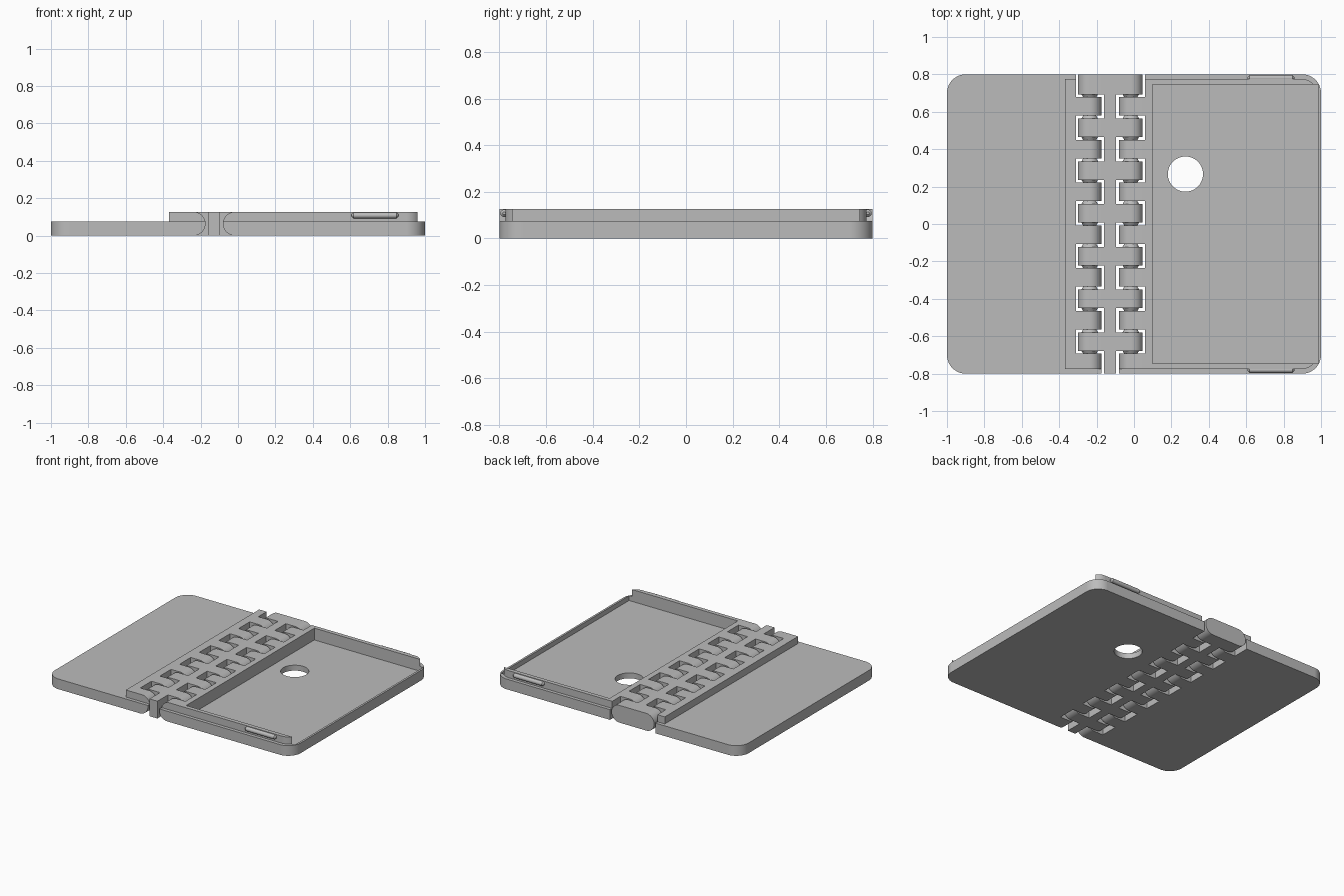
import bpy, bmesh, math
from mathutils import Matrix, Vector

if "Cube" in bpy.data.objects:
    bpy.data.objects.remove(bpy.data.objects["Cube"], do_unlink=True)

H, BASE, FLOOR = 0.127, 0.075, 0.04      # full, plate and tray floor heights
W = 0.8                                  # half depth
R = H / 2                                # knuckle radius
AXES = (-0.237, -0.017)                  # hinge axes
WALLS = (-0.31, 0.058)                   # plate edges at the hinge
COUNT, GAP = 14, 0.015                   # knuckle rows and clearance

grey = bpy.data.materials.new("plain_grey")
grey.use_nodes = True
grey.diffuse_color = (0.5, 0.5, 0.5, 1)
grey.node_tree.nodes["Principled BSDF"].inputs["Base Color"].default_value = (0.5, 0.5, 0.5, 1)


def extrude(bm, pts, a, b, along="z"):
    """Prism from a 2D outline, along z (x, y outline) or y (x, z outline)."""
    place = (lambda p, t: (p[0], p[1], t)) if along == "z" else (lambda p, t: (p[0], t, p[1]))
    low = [bm.verts.new(place(p, a)) for p in pts]
    high = [bm.verts.new(place(p, b)) for p in pts]
    bm.faces.new(low)
    bm.faces.new(high)
    for i in range(len(pts)):
        j = (i + 1) % len(pts)
        bm.faces.new((low[i], low[j], high[j], high[i]))


def arc(cx, cy, r, start, end, steps):
    return [(cx + r * math.cos(math.radians(start + (end - start) * i / steps)),
             cy + r * math.sin(math.radians(start + (end - start) * i / steps)))
            for i in range(steps + 1)]


def rect(x0, x1, y0, y1):
    return [(x0, y0), (x1, y0), (x1, y1), (x0, y1)]


def finish(bm, name):
    bmesh.ops.recalc_face_normals(bm, faces=bm.faces)
    me = bpy.data.meshes.new(name)
    bm.to_mesh(me)
    bm.free()
    me.materials.append(grey)
    ob = bpy.data.objects.new(name, me)
    bpy.context.collection.objects.link(ob)
    return ob


def solid(name, *prisms):
    bm = bmesh.new()
    for p in prisms:
        extrude(bm, *p)
    return finish(bm, name)


def combine(ob, other, op):
    mod = ob.modifiers.new("combine", "BOOLEAN")
    mod.operation, mod.solver, mod.object = op, "EXACT", other
    bpy.context.view_layer.objects.active = ob
    bpy.ops.object.modifier_apply(modifier=mod.name)
    bpy.data.objects.remove(other, do_unlink=True)


def plate_outline(side, inner, outer, half, r):
    """Plate with two rounded corners on its outer end."""
    c = outer - r
    pts = [(inner, -half)] + arc(c, -half + r, r, -90, 0, 12) + arc(c, half - r, r, 0, 90, 12) + [(inner, half)]
    return [(side * x, y) for x, y in pts]


def rows(parity):
    """Depth ranges of the alternating knuckles, from back to front."""
    step = 2 * W / COUNT
    for k in range(parity, COUNT, 2):
        top, bottom = W - k * step, W - (k + 1) * step
        yield (bottom + (GAP / 2 if k < COUNT - 1 else 0), top - (GAP / 2 if k else 0))


def pivots(name, grow):
    """Cone pivots on both ends of every middle knuckle."""
    bm = bmesh.new()
    for ax in AXES:
        for low, high in rows(0):
            for y, d in ((low, -1), (high, 1)):
                if abs(y) > W - 0.01:
                    continue
                rot = Matrix.Rotation(math.radians(-90 * d), 4, "X")
                bmesh.ops.create_cone(bm, cap_ends=True, segments=24, radius1=0.05 + grow,
                                      radius2=0.02 + grow, depth=0.05,
                                      matrix=Matrix.Translation(Vector((ax, y + d * (0.015 + grow / 2), R))) @ rot)
    return finish(bm, name)


def add_knuckles(plate, side, ax, wall):
    """Round-ended knuckles, pivot sockets and the stepped front end."""
    tip = arc(ax, R, R, 90, 270, 18) if side > 0 else arc(ax, R, R, 90, -90, 18)
    root = wall + side * 0.025
    profile = [(root, H)] + tip + [(root, 0)]
    combine(plate, solid("knuckles", *[(profile, a, b, "y") for a, b in rows(1)]), "UNION")
    combine(plate, pivots("sockets", 0.008), "DIFFERENCE")
    combine(plate, solid("step", (rect(-0.5, 0.2, -0.9, -0.775), BASE, 0.2)), "DIFFERENCE")


# Flat cover with its raised hinge strip
cover = solid("cover_plate", (plate_outline(-1, -WALLS[0], 1, W, 0.1), 0, BASE))
combine(cover, solid("strip", (rect(-0.37, WALLS[0], -0.775, 0.775), FLOOR, H)), "UNION")
add_knuckles(cover, -1, AXES[0], WALLS[0])

# Tray with a raised rim, open at the outer end, and a round hole
tray = solid("tray", (plate_outline(1, WALLS[1], 1, W, 0.1), 0, BASE))
combine(tray, solid("rim", (plate_outline(1, WALLS[1], 0.975, 0.775, 0.075), FLOOR / 2, H)), "UNION")
combine(tray, solid("cavity", (rect(0.1, 0.985, -0.745, 0.745), FLOOR, 0.2)), "DIFFERENCE")
combine(tray, solid("hole", (arc(0.275, 0.267, 0.094, 0, 354, 59), -0.1, 0.2)), "DIFFERENCE")
add_knuckles(tray, 1, AXES[1], WALLS[1])

# Middle hinge bar with knuckles reaching both ways
bar = solid("hinge_bar", (rect(-0.16, -0.096, -W, W), 0, H))
stadium = arc(AXES[0], R, R, 90, 270, 18) + arc(AXES[1], R, R, -90, 90, 18)
combine(bar, solid("fingers", *[(stadium, a, b, "y") for a, b in rows(0)]), "UNION")
combine(bar, pivots("cones", 0), "UNION")

# Snap ridges on the outside of the rim
ridges = []
for side, label in ((-1, "front"), (1, "back")):
    bm = bmesh.new()
    ends = ((0.607, 0.006), (0.617, 0.016), (0.848, 0.016), (0.858, 0.006))
    rings = [[bm.verts.new((x, side * 0.78 + p, q)) for p, q in arc(0, 0.108, r, 0, 345, 23)] for x, r in ends]
    for a, b in zip(rings, rings[1:]):
        for i in range(len(a)):
            bm.faces.new((a[i - 1], a[i], b[i], b[i - 1]))
    bm.faces.new(rings[0])
    bm.faces.new(rings[-1])
    ridges.append(finish(bm, label + "_snap_ridge"))

# Smooth curves, keep edges crisp and flats flat
for ob in [cover, tray, bar] + ridges:
    bpy.ops.object.select_all(action="DESELECT")
    ob.select_set(True)
    bpy.context.view_layer.objects.active = ob
    bpy.ops.object.shade_smooth_by_angle(angle=math.radians(30))
    mod = ob.modifiers.new("flat_normals", "WEIGHTED_NORMAL")
    mod.keep_sharp = True
